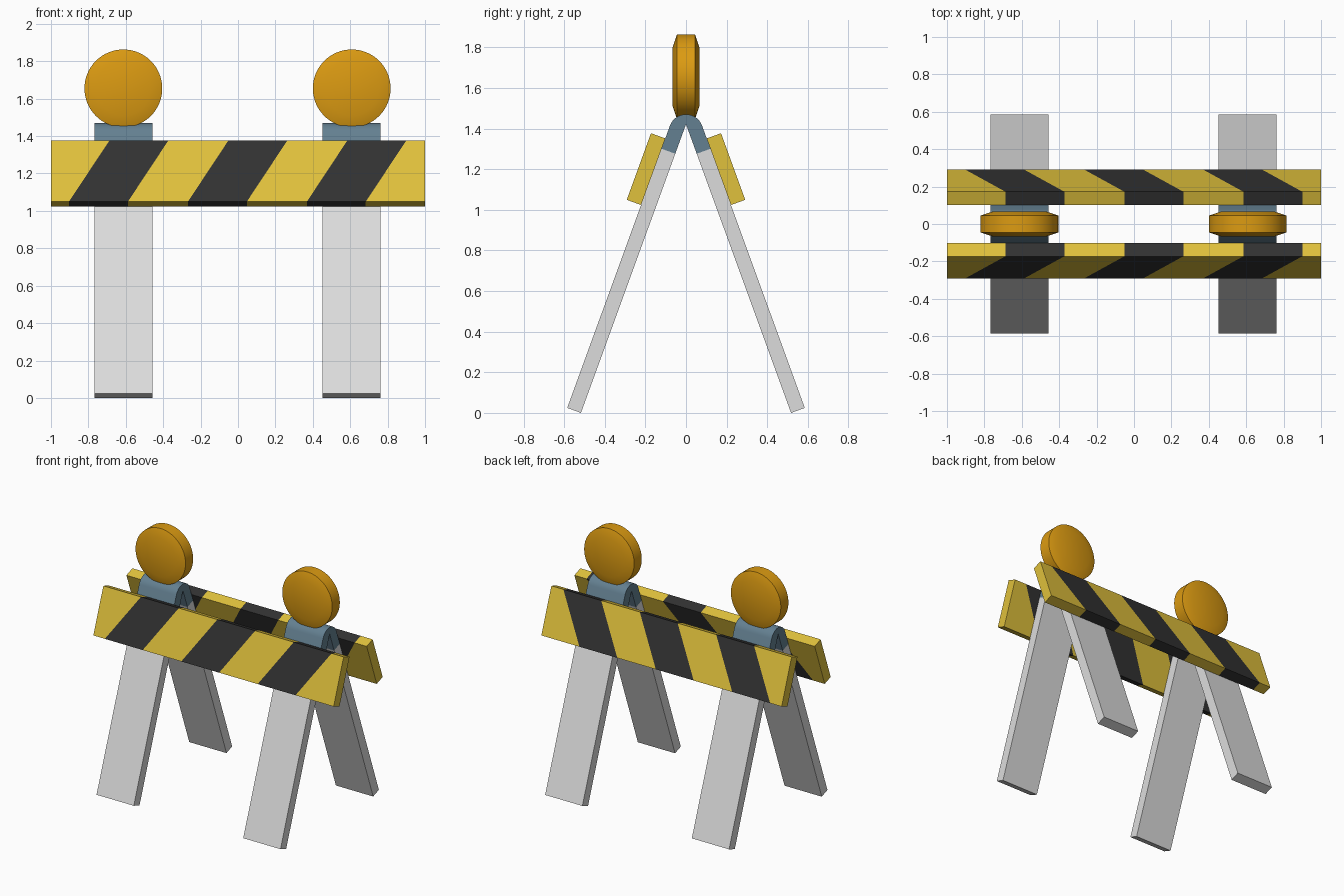
import bpy, bmesh, math

if "Cube" in bpy.data.objects:
    bpy.data.objects.remove(bpy.data.objects["Cube"])

TILT = math.radians(20)
SN, CS = math.sin(TILT), math.cos(TILT)
T_IN, T_OUT, T_BOARD = 0.486, 0.558, 0.633      # distances across the leg slope
S_FOOT, S_CAP = -0.177, 1.181                   # distances along the leg slope
S_LOW, S_HIGH = 0.886, 1.235
FRAME_X = (-0.613, 0.608)
HALF_W = 0.155


def mat(name, rgb):
    m = bpy.data.materials.new(name)
    m.diffuse_color = (*rgb, 1)
    m.use_nodes = True
    m.node_tree.nodes["Principled BSDF"].inputs["Base Color"].default_value = m.diffuse_color
    return m


YELLOW = mat("yellow", (0.745, 0.533, 0.045))
BLACK = mat("black", (0.032, 0.032, 0.032))
GREY = mat("light_grey", (0.72, 0.72, 0.72))
SLATE = mat("slate_blue", (0.127, 0.216, 0.283))
AMBER = mat("amber", (0.716, 0.328, 0.006))


def slope(t, s, side):
    """(y, z) of a point across/along the leaning leg; side -1 is the front."""
    return side * (t * CS - s * SN), t * SN + s * CS


def finish(name, bm, mats, smooth=False):
    bmesh.ops.recalc_face_normals(bm, faces=bm.faces)
    me = bpy.data.meshes.new(name)
    bm.to_mesh(me)
    bm.free()
    for m in mats:
        me.materials.append(m)
    ob = bpy.data.objects.new(name, me)
    bpy.context.collection.objects.link(ob)
    if smooth:
        bpy.ops.object.select_all(action='DESELECT')
        ob.select_set(True)
        bpy.context.view_layer.objects.active = ob
        bpy.ops.object.shade_smooth_by_angle(angle=math.radians(30))
    return ob


def prism(name, outline, cx, material, smooth=False):
    """Extrude a (y, z) outline along x."""
    bm = bmesh.new()
    a, b = ([bm.verts.new((cx + dx, y, z)) for y, z in outline] for dx in (-HALF_W, HALF_W))
    n = len(outline)
    bm.faces.new(a)
    bm.faces.new(b[::-1])
    for i in range(n):
        j = (i + 1) % n
        bm.faces.new((a[i], b[i], b[j], a[j]))
    return finish(name, bm, [material], smooth)


def striped_board(name, side):
    """Leaning board cut into slanted yellow and black sections."""
    bm = bmesh.new()
    cuts = [(-1, -1)]
    for k in range(3):
        for x in (-0.687 + 0.636 * k, -0.372 + 0.636 * k):
            cuts.append((x - 0.217, x))
    cuts.append((1, 1))
    corners = ((T_OUT, S_LOW), (T_BOARD, S_LOW), (T_BOARD, S_HIGH), (T_OUT, S_HIGH))
    rings = []
    for low, high in cuts:
        rings.append([bm.verts.new((low if s == S_LOW else high, *slope(t, s, side)))
                      for t, s in corners])
    for i in range(len(rings) - 1):
        for k in range(4):
            j = (k + 1) % 4
            f = bm.faces.new((rings[i][k], rings[i + 1][k], rings[i + 1][j], rings[i][j]))
            f.material_index = i % 2
    bm.faces.new(rings[0])
    bm.faces.new(rings[-1])
    finish(name, bm, [YELLOW, BLACK])


def lamp(name, cx, cz, n=64):
    """Round lamp with softly chamfered faces, axis along y."""
    bm = bmesh.new()
    rings = []
    for r, y in ((0.145, -0.066), (0.208, -0.045), (0.208, 0.045), (0.145, 0.066)):
        rings.append([bm.verts.new((cx + r * math.cos(2 * math.pi * i / n), y,
                                    cz + r * math.sin(2 * math.pi * i / n))) for i in range(n)])
    for a, b in zip(rings, rings[1:]):
        for i in range(n):
            j = (i + 1) % n
            bm.faces.new((a[i], a[j], b[j], b[i]))
    bm.faces.new(rings[0])
    bm.faces.new(rings[-1])
    finish(name, bm, [AMBER], True)


# Rounded hinge cap outline: arc over the top, notch underneath
TOP = 1.47
arc_z = (TOP - T_OUT) / (1 - SN)
arc_r = TOP - arc_z
cap = [slope(T_IN, S_CAP, 1), slope(T_OUT, S_CAP, 1)]
for i in range(17):
    a = TILT + (math.pi - 2 * TILT) * i / 16
    cap.append((arc_r * math.cos(a), arc_z + arc_r * math.sin(a)))
cap += [slope(T_OUT, S_CAP, -1), slope(T_IN, S_CAP, -1), (0, T_IN / SN)]

# Two A-frames, each with legs, cap and lamp
for label, x in zip(("left", "right"), FRAME_X):
    for where, side in (("front", -1), ("back", 1)):
        prism(f"{where}_{label}_leg",
              [slope(T_IN, S_FOOT, side), slope(T_OUT, S_FOOT, side),
               slope(T_OUT, S_CAP, side), slope(T_IN, S_CAP, side)], x, GREY)
    prism(f"{label}_hinge_cap", cap, x, SLATE, True)
    lamp(f"{label}_lamp", x, 1.655)

# Striped boards
striped_board("front_board", -1)
striped_board("back_board", 1)
